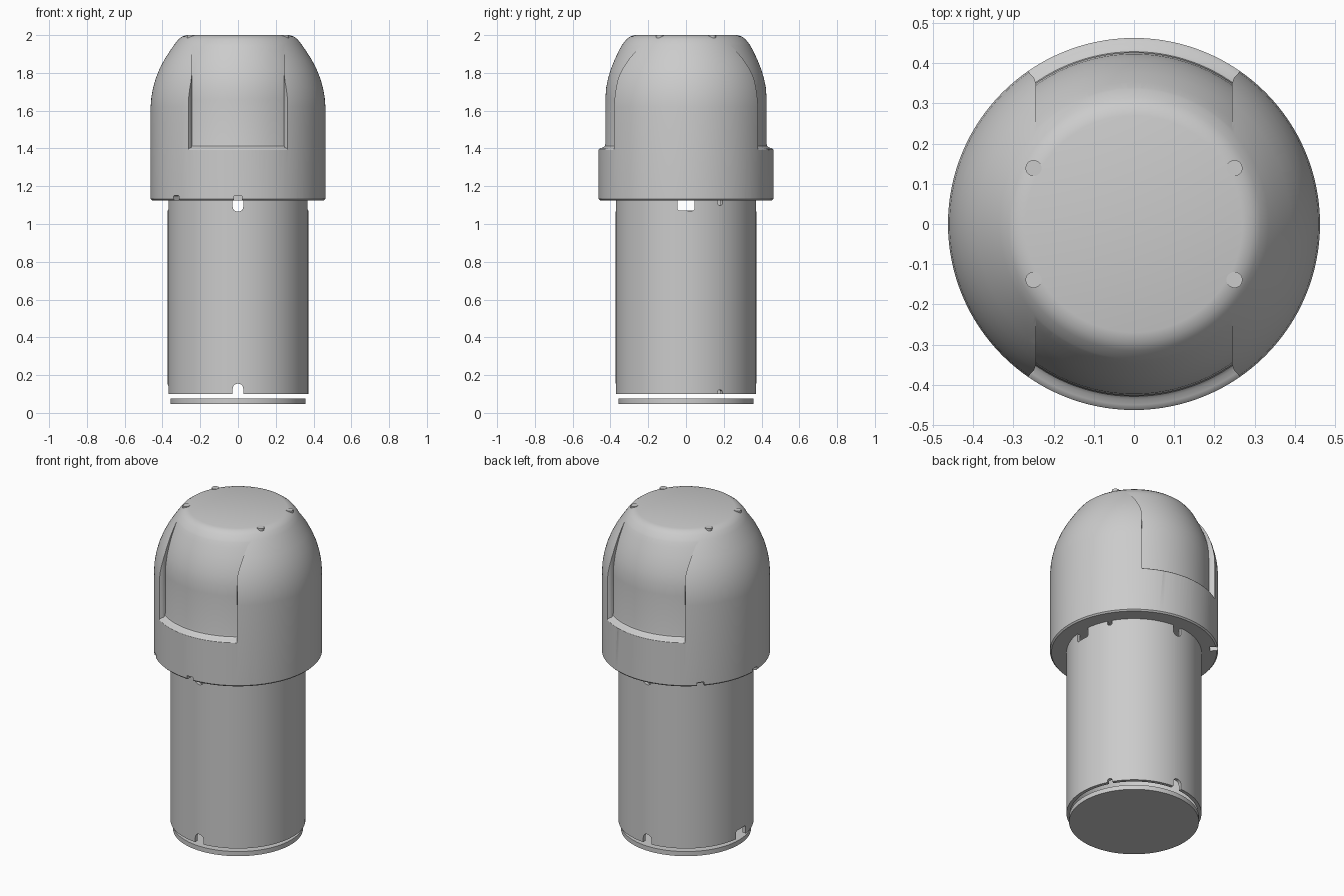
import bpy, bmesh, math
from mathutils import Matrix, Vector

if "Cube" in bpy.data.objects:
    bpy.data.objects.remove(bpy.data.objects["Cube"])

grey = bpy.data.materials.new("light grey")
grey.use_nodes = True
colour = (0.6, 0.6, 0.6, 1)
grey.diffuse_color = colour
grey.node_tree.nodes["Principled BSDF"].inputs["Base Color"].default_value = colour


def add(name, bm):
    bmesh.ops.recalc_face_normals(bm, faces=bm.faces)
    mesh = bpy.data.meshes.new(name)
    bm.to_mesh(mesh)
    bm.free()
    mesh.materials.append(grey)
    ob = bpy.data.objects.new(name, mesh)
    bpy.context.collection.objects.link(ob)
    return ob


def lathe(name, profile, closed=False, steps=128):
    """Revolve (radius, height) points about z."""
    bm = bmesh.new()
    vs = [bm.verts.new((r, 0, z)) for r, z in profile]
    es = [bm.edges.new(p) for p in zip(vs, vs[1:])]
    if closed:
        es.append(bm.edges.new((vs[-1], vs[0])))
    bmesh.ops.spin(bm, geom=vs + es, axis=(0, 0, 1), cent=(0, 0, 0),
                   angle=math.tau, steps=steps)
    bmesh.ops.remove_doubles(bm, verts=bm.verts, dist=1e-5)
    return add(name, bm)


def prism(name, outline, depth, matrix):
    """Extrude a flat outline along its local z, then place it."""
    bm = bmesh.new()
    face = bm.faces.new([bm.verts.new((x, y, 0)) for x, y in outline])
    ext = bmesh.ops.extrude_face_region(bm, geom=[face])["geom"]
    top = [v for v in ext if isinstance(v, bmesh.types.BMVert)]
    bmesh.ops.translate(bm, verts=top, vec=(0, 0, depth))
    bm.transform(matrix)
    return add(name, bm)


def cut(target, cutter):
    mod = target.modifiers.new("cut", "BOOLEAN")
    mod.operation = "DIFFERENCE"
    mod.solver = "EXACT"
    mod.object = cutter
    bpy.context.view_layer.objects.active = target
    bpy.ops.object.modifier_apply(modifier=mod.name)
    bpy.data.objects.remove(cutter)


def radial(angle, radius, z):
    """Local x runs tangentially, y up, z outward."""
    out = Vector((math.cos(angle), math.sin(angle), 0))
    side = Vector((-out.y, out.x, 0))
    m = Matrix((side, Vector((0, 0, 1)), out)).transposed().to_4x4()
    m.translation = out * radius + Vector((0, 0, z))
    return m


def arch(width, height, corner, up=1):
    """Slot outline with two rounded corners at its far end."""
    pts = [(-width, -0.03 * up), (width, -0.03 * up)]
    for i in range(13):
        a = math.pi * i / 12
        cx = (width - corner) * (1 if i <= 6 else -1)
        pts.append((cx + corner * math.cos(a),
                    up * (height - corner + corner * math.sin(a))))
    return pts


# Domed head
dome = lathe("domed_head", [
    (0, 1.125), (0.455, 1.125), (0.463, 1.133), (0.463, 1.62), (0.459, 1.67),
    (0.45, 1.72), (0.436, 1.77), (0.416, 1.82), (0.39, 1.87), (0.358, 1.92),
    (0.335, 1.953), (0.315, 1.978), (0.295, 1.993), (0.27, 2), (0, 2)])

# Front and back recesses, following a slightly smaller dome
side = [(-0.244, 0.2), (0.244, 0.2), (0.244, 0.35), (0.249, 0.364),
        (0.262, 0.378), (0.262, 0.52), (-0.262, 0.52), (-0.262, 0.378),
        (-0.249, 0.364), (-0.244, 0.35)]
for turn in (0, math.pi):
    block = prism("recess_cutter", side, 0.6,
                  Matrix.Rotation(turn, 4, "Z") @ Matrix.Translation((0, 0, 1.38)))
    core = lathe("recess_core", [
        (0, 1.3), (0.6, 1.3), (0.6, 1.37), (0.468, 1.385), (0.461, 1.396),
        (0.45, 1.402), (0.437, 1.406), (0.429, 1.414), (0.427, 1.424),
        (0.427, 1.66), (0.423, 1.72), (0.413, 1.77), (0.398, 1.82),
        (0.378, 1.87), (0.354, 1.92), (0.336, 1.953), (0.34, 2.1), (0, 2.1)])
    cut(block, core)
    cut(dome, block)

# Small notches around the lower rim
for i in range(8):
    cut(dome, prism("rim_cutter", arch(0.02, 0.03, 0.004), 0.06,
                    radial(i * math.tau / 8, 0.42, 1.12)))

# Hollow tube with notches at both ends
tube = lathe("hollow_tube", [(0.352, 0.1), (0.372, 0.1), (0.372, 1.13),
                             (0.352, 1.13)], closed=True)
notches = [(math.pi / 2 * k, *((0.045, 0.05, 0.012), (0.028, 0.055, 0.027))[k % 2])
           for k in range(4)]
notches.append((math.radians(29), 0.014, 0.022, 0.012))
for angle, width, height, corner in notches:
    for z, up in ((0.1, 1), (1.12, -1)):
        cut(tube, prism("notch_cutter", arch(width, height, corner, up), 0.12,
                        radial(angle, 0.3, z)))

# Base disc
disc = lathe("base_disc", [(0, 0.047), (0.358, 0.047), (0.358, 0.075), (0, 0.075)])

# Screw caps on the flat top
caps = [lathe("screw_cap", [(0, 1.95), (0.02, 1.95), (0.02, 2.0015), (0, 2.0015)],
              steps=32) for _ in range(4)]
for i, cap in enumerate(caps):
    cap.location = (0.25 * (-1) ** i, 0.139 * (-1) ** (i // 2), 0)

# Smooth shading with crisp edges
bpy.ops.object.select_all(action="DESELECT")
for ob in [dome, tube, disc] + caps:
    ob.select_set(True)
bpy.context.view_layer.objects.active = dome
bpy.ops.object.shade_smooth_by_angle(angle=math.radians(30))
